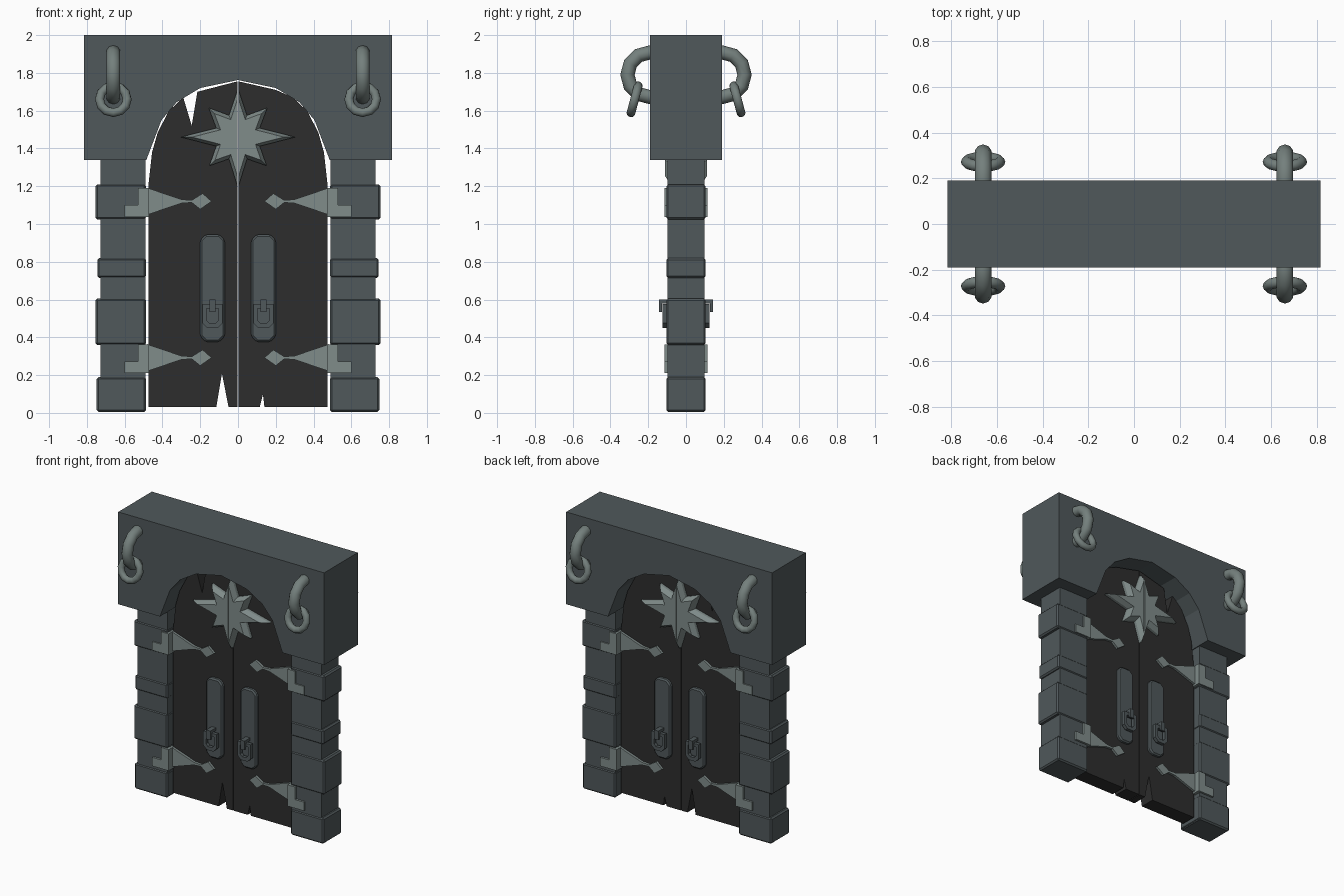
import bpy, bmesh, math

if "Cube" in bpy.data.objects:
    bpy.data.objects.remove(bpy.data.objects["Cube"])


def material(name, r, g, b):
    m = bpy.data.materials.new(name)
    m.diffuse_color = (r, g, b, 1)
    m.use_nodes = True
    m.node_tree.nodes["Principled BSDF"].inputs["Base Color"].default_value = m.diffuse_color
    return m


STONE = material("dark stone", 0.080, 0.098, 0.104)
WOOD = material("black wood", 0.027, 0.027, 0.027)
METAL = material("pale metal", 0.215, 0.262, 0.255)
RING = material("ring metal", 0.175, 0.215, 0.205)


def finish(name, bm, mat, bevel=0):
    bmesh.ops.recalc_face_normals(bm, faces=bm.faces)
    me = bpy.data.meshes.new(name)
    bm.to_mesh(me)
    bm.free()
    me.materials.append(mat)
    ob = bpy.data.objects.new(name, me)
    bpy.context.collection.objects.link(ob)
    if bevel:
        mod = ob.modifiers.new("bevel", "BEVEL")
        mod.width = bevel
        mod.segments = 1
    return ob


def prism(name, pts, y0, y1, mat, top=None, bevel=0):
    """Extrude an (x, z) outline from y0 to y1, optionally to another outline."""
    bm = bmesh.new()
    a = [bm.verts.new((x, y0, z)) for x, z in pts]
    b = [bm.verts.new((x, y1, z)) for x, z in (top or pts)]
    n = len(pts)
    bm.faces.new(a)
    bm.faces.new(b)
    for i in range(n):
        j = (i + 1) % n
        bm.faces.new((a[i], a[j], b[j], b[i]))
    return finish(name, bm, mat, bevel)


def box(name, x0, x1, y0, y1, z0, z1, mat, bevel=0):
    return prism(name, [(x0, z0), (x1, z0), (x1, z1), (x0, z1)], y0, y1, mat, bevel=bevel)


def frame(name, outer, inner, y0, y1, mat):
    """Flat closed frame between two outlines."""
    bm = bmesh.new()
    loops = [[bm.verts.new((x, y, z)) for x, z in pts]
             for pts, y in ((outer, y0), (outer, y1), (inner, y1), (inner, y0))]
    n = len(outer)
    for k in range(4):
        p, q = loops[k], loops[(k + 1) % 4]
        for i in range(n):
            j = (i + 1) % n
            bm.faces.new((p[i], p[j], q[j], q[i]))
    return finish(name, bm, mat)


def torus(name, loc, rot, major, minor, seg):
    bpy.ops.mesh.primitive_torus_add(location=loc, rotation=rot, major_radius=major,
                                     minor_radius=minor, major_segments=seg, minor_segments=10)
    ob = bpy.context.object
    ob.name = name
    ob.data.materials.append(RING)
    bpy.ops.object.shade_smooth_by_angle(angle=math.radians(40))


def flip(pts, s):
    return [(s * x, z) for x, z in pts]


# Lintel block with arched opening
arch = [(0.485, 1.34), (0.405, 1.55), (0.325, 1.645), (0.2, 1.72), (0, 1.762)]
prism("lintel", [(-0.815, 1.34), (-0.815, 2), (0.815, 2), (0.815, 1.34)]
      + arch + flip(arch[-2::-1], -1), -0.19, 0.19, STONE)

# Door leaves with cracks cut through the planks
curve = [(0.475, 0.03), (0.475, 1.2), (0.455, 1.38), (0.425, 1.485), (0.365, 1.6)]
prism("right_door", [(0.003, 0.03), (0.115, 0.03), (0.132, 0.1), (0.14, 0.03)] + curve
      + [(0.29, 1.67), (0.2, 1.71), (0.003, 1.755)], -0.055, 0.055, WOOD)
prism("left_door", [(-0.003, 0.03), (-0.05, 0.03), (-0.085, 0.21), (-0.115, 0.03)]
      + flip(curve, -1)
      + [(-0.29, 1.67), (-0.245, 1.52), (-0.215, 1.7), (-0.003, 1.755)], -0.055, 0.055, WOOD)

# Outline of half an eight-pointed star, about its centre
star = []
for i in range(17):
    a = math.pi / 2 - i * math.pi / 16 * 1
    if i % 2 == 0 and i % 4 == 0:
        r = {0: 0.25, 4: 0.22, 8: 0.305, 12: 0.215, 16: 0.26}[i]
    elif i % 4 == 2:
        r = 0.125
    else:
        continue
    star.append((r * math.cos(a), r * math.sin(a)))


def half_star(scale):
    return [(max(0.003, x * scale), 1.46 + z * scale) for x, z in star]


# Hinge strap outline, about its centre height
strap = [(0.14, 0), (0.187, 0.042), (0.245, 0.006), (0.3, 0.01), (0.482, 0.072),
         (0.482, -0.072), (0.3, -0.01), (0.245, -0.006), (0.2, -0.042)]
hinge_plate = [(0.47, -0.082), (0.6, -0.082), (0.6, -0.02), (0.53, -0.02),
               (0.53, 0.07), (0.47, 0.07)]
# Handle outlines
plate = [(0.1, 0.375), (0.17, 0.375), (0.2, 0.405), (0.2, 0.915),
         (0.17, 0.945), (0.1, 0.945), (0.07, 0.915), (0.07, 0.405)]
pull = [(-0.027, -0.066), (0.027, -0.066), (0.053, -0.04), (0.053, 0.062), (-0.053, 0.062),
        (-0.053, -0.04)]

# Pillar stones: bottom, top, outer x
stones = [(0.005, 0.19, 0.748), (0.36, 0.605, 0.755), (0.715, 0.82, 0.745), (1.025, 1.21, 0.755)]

for s, side in ((-1, "left"), (1, "right")):
    # Pillars
    x0, x1 = sorted((s * 0.491, s * 0.728))
    box(side + "_pillar", x0, x1, -0.098, 0.098, 0.01, 1.35, STONE)
    for z0, z1, xo in stones:
        a, b = sorted((s * 0.487, s * xo))
        box(side + "_pillar_stone", a, b, -0.104, 0.104, z0, z1, STONE, bevel=0.01)

    for f, face in ((-1, "front"), (1, "back")):
        tag = side + "_" + face
        # Star half
        prism(tag + "_star", flip(half_star(1), s), f * 0.05, f * 0.075, METAL)
        prism(tag + "_star_bevel", flip(half_star(1), s), f * 0.075, f * 0.11, METAL,
              top=flip(half_star(0.8), s))
        # Hinges
        for zc in (1.12, 0.292):
            lift = lambda pts: [(s * x, zc + z) for x, z in pts]
            prism(tag + "_hinge_strap", lift(strap), f * 0.05, f * 0.072, METAL)
            prism(tag + "_hinge_plate", lift(hinge_plate), f * 0.05, f * 0.113, METAL)
        # Handle plate, pull and bracket
        prism(tag + "_handle_plate", flip(plate, s), f * 0.045, f * 0.08, STONE, bevel=0.01)
        cx = s * 0.135
        frame(tag + "_handle_pull", [(cx + x, 0.515 + z) for x, z in pull],
              [(cx + x * 0.58, 0.515 + z * 0.62) for x, z in pull],
              f * 0.1, f * 0.125, STONE)
        box(tag + "_bracket_arm", cx - 0.017, cx + 0.017, f * 0.07, f * 0.143, 0.58, 0.6, STONE)
        box(tag + "_bracket_hook", cx - 0.017, cx + 0.017, f * 0.128, f * 0.143, 0.535, 0.58, STONE)
        # Hanging rings
        torus(tag + "_large_ring", (s * 0.66, f * 0.192, 1.79), (0, math.pi / 2, 0),
              0.118, 0.038, 12)
        torus(tag + "_small_ring", (s * 0.66, f * 0.272, 1.66),
              (math.pi / 2 + f * math.radians(15), 0, 0), 0.073, 0.024, 12)
